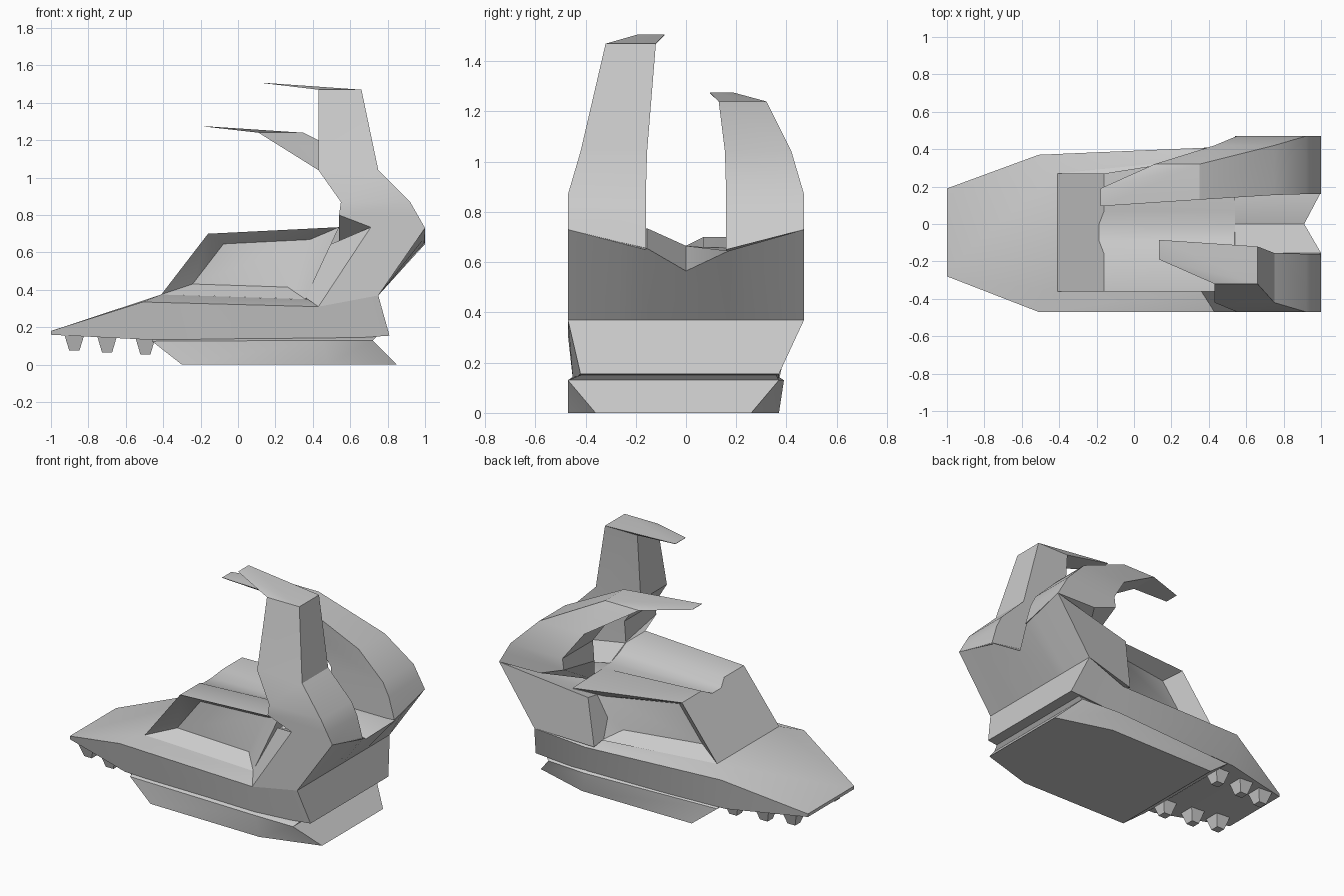
import bpy, bmesh
from math import radians

if "Cube" in bpy.data.objects:
    bpy.data.objects.remove(bpy.data.objects["Cube"])

CY = -0.047  # centre line of the front hull


def loft(name, sections, angle=28):
    """Closed solid through equal-length loops of points."""
    bm = bmesh.new()
    rings = [[bm.verts.new(p) for p in s] for s in sections]
    n = len(rings[0])
    for a, b in zip(rings, rings[1:]):
        for i in range(n):
            j = (i + 1) % n
            bm.faces.new((a[i], a[j], b[j], b[i]))
    bm.faces.new(rings[0])
    bm.faces.new(rings[-1])
    bmesh.ops.remove_doubles(bm, verts=bm.verts, dist=0.0005)
    bmesh.ops.recalc_face_normals(bm, faces=bm.faces)
    mesh = bpy.data.meshes.new(name)
    bm.to_mesh(mesh)
    bm.free()
    ob = bpy.data.objects.new(name, mesh)
    bpy.context.collection.objects.link(ob)
    bpy.ops.object.select_all(action='DESELECT')
    ob.select_set(True)
    bpy.context.view_layer.objects.active = ob
    bpy.ops.object.shade_smooth_by_angle(angle=radians(angle))
    return ob


def hull_section(bottom, edge, inner):
    """Each argument is (x, z, y_front, y_back)."""
    rows = (bottom, edge, inner)
    return ([(x, y0, z) for x, z, y0, y1 in rows]
            + [(x, y1, z) for x, z, y0, y1 in reversed(rows)])


# Lower hull: wedge nose, side sills and tail
loft("lower_hull", [
    hull_section((-1, .16, -.28, .19), (-1, .18, -.28, .19), (-1, .18, -.24, .15)),
    hull_section((-.51, .135, -.42, .33), (-.51, .335, -.47, .37), (-.41, .375, -.36, .27)),
    hull_section((.43, .13, -.45, .37), (.43, .31, -.47, .41), (.35, .35, -.36, .32)),
    hull_section((.81, .155, -.42, .37), (.75, .37, -.47, .47), (.75, .37, -.36, .36)),
])

# Base skid: six-sided block flaring towards the rear
loft("base_skid", [
    [(-.30, -.46, 0), (.48, -.47, 0), (.85, -.36, 0),
     (.85, .26, 0), (.48, .37, 0), (-.30, .37, 0)],
    [(-.46, -.44, .125), (.45, -.47, .13), (.72, -.47, .13),
     (.72, .37, .13), (.45, .39, .13), (-.46, .34, .125)],
    [(-.46, -.40, .14), (.45, -.44, .15), (.74, -.42, .15),
     (.74, .36, .15), (.45, .36, .15), (-.46, .31, .14)],
])


# Cabin: grooved roof, with sunken panels at both ends of the loft
def cabin_profile(y, z_front, z_rear, splay=0):
    x_front = -.41 + .25 * (z_front - .375) / .325
    return [(-.41, y, .375), (x_front, y, z_front),
            (.54, y + splay, z_rear), (.36, y + splay * .7, .35)]


def sunk(profile, dy, f=0.66):
    cx = sum(p[0] for p in profile) / 4
    cz = sum(p[2] for p in profile) / 4
    return [(cx + (x - cx) * f, y + dy, cz + (z - cz) * f) for x, y, z in profile]


cabin = [cabin_profile(*s) for s in (
    (-.36, .70, .735), (-.16, .70, .735), (-.09, .665, .70),
    (0, .665, .665), (.07, .70, .66), (.27, .70, .65, .11))]
loft("cabin", [sunk(cabin[0], .09)] + cabin + [sunk(cabin[-1], -.09)], 40)

# Stern block: sections across y with a V notch in the rear edge;
# its front flanks slope in to meet the sunken panels
stern = [
    (-.47, (.43, .31), (.71, .735), (1, .73)),
    (-.265, (.30, .40), (.44, .62), (1, .68)),
    (-.155, (.35, .35), (.54, .735), (1, .655)),
    (0, (.35, .35), (.54, .665), (.91, .565)),
    (.17, (.35, .35), (.54, .645), (1, .645)),
    (.24, (.32, .40), (.42, .60), (1, .665)),
]
rings = [[(x, y, z) for x, z in (a, b, c, (.75, .37))] for y, a, b, c in stern]
rings.append([(.37, .405, .325), (.41, .41, .635), (1, .47, .73), (.75, .47, .37)])
loft("stern_block", rings)


# Curved prongs: (outer xz, inner xz, outer y, inner y) per section
def prong(name, s, upper):
    rings = [[(1, s * .47, .73), (1, s * .16, .65), (.54, s * .16, .62), (.71, s * .47, .735)],
             [(.96, s * .47, .80), (.96, s * .16, .79), (.54, s * .16, .74), (.54, s * .47, .80)]]
    shared = [((.92, .87), (.55, .87), .47, .16), ((.75, 1.04), (.43, 1.04), .42, .155)]
    for (ox, oz), (ix, iz), yo, yi in shared + upper:
        rings.append([(ox, s * yo, oz), (ox, s * yi, oz), (ix, s * yi, iz), (ix, s * yo, iz)])
    loft(name, rings, 20)


prong("tall_prong", -1, [((.66, 1.47), (.43, 1.47), .32, .12),
                         ((.135, 1.507), (.135, 1.505), .19, .085)])
prong("short_prong", 1, [((.35, 1.24), (.11, 1.24), .32, .13),
                         ((-.18, 1.275), (-.18, 1.273), .19, .095)])

# Small tapered studs under the nose, three rows of two
for row, (x, top, low, dy) in enumerate(((-.875, .165, .075, .20),
                                         (-.70, .16, .065, .23),
                                         (-.495, .15, .055, .25))):
    for s in (-1, 1):
        rings = []
        for z, r in ((low, .027), (top, .055)):
            rings.append([(x + a * r, CY + s * dy + b * r, z)
                          for a, b in ((-1, -1), (1, -1), (1, 1), (-1, 1))])
        loft(f"nose_stud_{row}_{'front' if s < 0 else 'back'}", rings)
